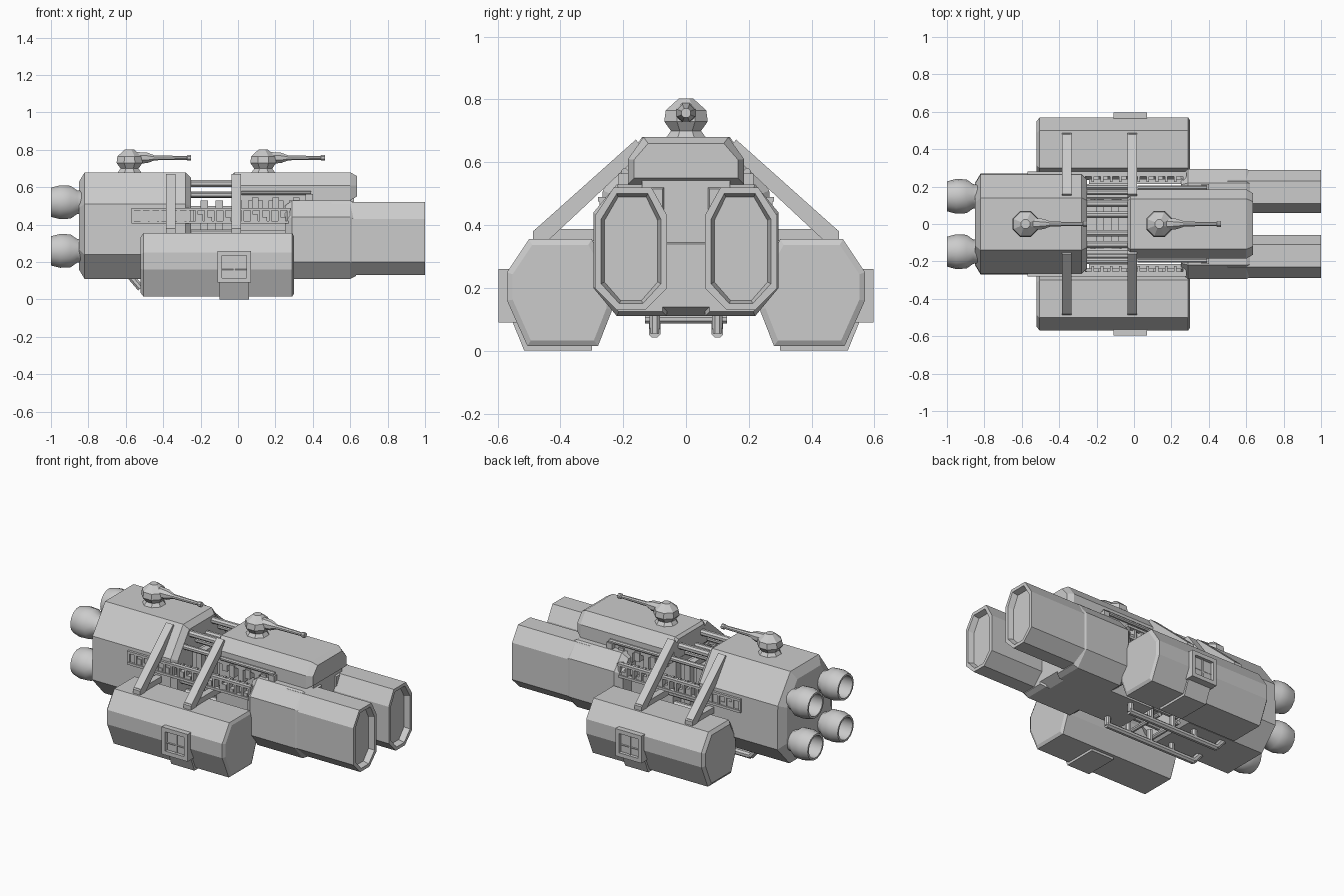
import bpy, bmesh, math
from mathutils import Vector

if "Cube" in bpy.data.objects:
    bpy.data.objects.remove(bpy.data.objects["Cube"])


def finish(name, bm, mirror=False, smooth=False):
    bmesh.ops.recalc_face_normals(bm, faces=bm.faces)
    me = bpy.data.meshes.new(name)
    bm.to_mesh(me)
    bm.free()
    ob = bpy.data.objects.new(name, me)
    bpy.context.collection.objects.link(ob)
    if mirror:
        m = ob.modifiers.new("Mirror", 'MIRROR')
        m.use_axis = (False, True, False)
    if smooth:
        bpy.ops.object.select_all(action='DESELECT')
        ob.select_set(True)
        bpy.context.view_layer.objects.active = ob
        bpy.ops.object.shade_smooth_by_angle(angle=math.radians(35))
    return ob


def skin(bm, rings):
    """Join rings of equal point count, closing both ends."""
    vs = [[bm.verts.new(p) for p in r] for r in rings]
    n = len(vs[0])
    for a, b in zip(vs, vs[1:]):
        for i in range(n):
            j = (i + 1) % n
            bm.faces.new((a[i], a[j], b[j], b[i]))
    bm.faces.new(vs[0][::-1])
    bm.faces.new(vs[-1])


def loft(name, prof, stations, mirror=False):
    """Run a (y, z) profile through (x, inset) stations."""
    ys, zs = [p[0] for p in prof], [p[1] for p in prof]
    cy, cz = (min(ys) + max(ys)) / 2, (min(zs) + max(zs)) / 2
    hw, hh = max(ys) - cy, max(zs) - cz
    bm = bmesh.new()
    skin(bm, [[(x, cy + (y - cy) * (1 - d / hw), cz + (z - cz) * (1 - d / hh))
               for y, z in prof] for x, d in stations])
    return finish(name, bm, mirror)


def lathe(name, prof, origin, axis, sides, mirror=False, smooth=True):
    """Spin (radius, distance) points round an axis through origin."""
    rot = Vector((0, 0, 1)).rotation_difference(Vector(axis))
    bm = bmesh.new()
    rings = []
    for r, h in prof:
        angs = [2 * math.pi * (i + .5) / sides for i in range(sides)]
        rings.append([Vector(origin) + rot @ Vector((r * math.cos(a), r * math.sin(a), h)) for a in angs])
    skin(bm, rings)
    return finish(name, bm, mirror, smooth)


def rod(name, a, b, r, mirror=False, sides=8):
    d = Vector(b) - Vector(a)
    return lathe(name, [(r, 0), (r, d.length)], a, d.normalized(), sides, mirror)


def boxes(name, items, mirror=False):
    """Several axis-aligned boxes (x0, x1, y0, y1, z0, z1) in one object."""
    bm = bmesh.new()
    for x0, x1, y0, y1, z0, z1 in items:
        skin(bm, [[(x, y0, z0), (x, y1, z0), (x, y1, z1), (x, y0, z1)] for x in (x0, x1)])
    return finish(name, bm, mirror)


def sym(half):
    """Full profile from its +y half."""
    return half + [(-y, z) for y, z in reversed(half)]


# Rear engine hull
loft("rear_hull", sym([(.14, .68), (.265, .51), (.27, .24), (.15, .11)]),
     [(-.85, .05), (-.82, 0), (-.28, 0), (-.25, .03)])

# Forward hull: upper cabin, recessed waist, keel
loft("front_upper_hull", sym([(.135, .68), (.185, .61), (.185, .53)]),
     [(-.035, .015), (-.02, 0), (.60, 0), (.635, .02)])
loft("front_waist", sym([(.14, .55), (.14, .30)]), [(-.03, 0), (.62, 0)])
loft("front_keel", sym([(.18, .37), (.18, .22), (.14, .11)]),
     [(-.03, .01), (-.01, 0), (.57, 0), (.63, .03)])

# Twin forward launch tubes with recessed mouths and thicker roots
tube = [(.11, .52), (.23, .52), (.29, .43), (.29, .20), (.22, .13), (.13, .13), (.06, .20), (.06, .43)]
loft("forward_tube", tube, [(.5, 0), (1, 0), (1, .02), (.965, .03)], True)
root = [(.06, .53), (.22, .53), (.295, .44), (.295, .20), (.22, .11), (.06, .11)]
loft("tube_root", root, [(.25, .03), (.29, 0), (.60, 0), (.63, .015)], True)

# Four hollow engine nozzles
for label, z in (("upper", .52), ("lower", .26)):
    lathe(label + "_nozzle",
          [(.06, 0), (.065, .04), (.09, .075), (.093, .13), (.08, .18), (.068, .18), (.068, .08)],
          (-.82, .148, z), (-1, 0, 0), 14, True)

# Side cargo pods
pod = [(.30, .355), (.50, .355), (.57, .25), (.57, .16), (.505, .015), (.28, .015), (.235, .13), (.235, .24)]
loft("side_pod", pod, [(-.52, .02), (-.505, 0), (.29, 0), (.30, .018)], True)
belly = [(.55, .20), (.58, .16), (.515, 0), (.30, 0), (.30, .03), (.45, .1)]
loft("pod_belly_band", belly, [(-.10, 0), (.06, 0)], True)
boxes("pod_hatch_frame", [(-.11, -.085, .54, .597, .09, .26), (.045, .07, .54, .597, .09, .26),
                          (-.085, .045, .54, .597, .235, .26), (-.085, .045, .54, .597, .09, .115),
                          (-.085, .045, .54, .577, .115, .235), (-.025, -.015, .54, .583, .115, .235)], True)

# Struts carrying the side pods
diagonal = [(.13, .64), (.16, .672), (.487, .38), (.487, .35), (.44, .35), (.29, .49)]
for label, x in (("rear", -.36), ("front", -.01)):
    loft(label + "_diagonal_strut", diagonal, [(x - .025, 0), (x + .025, 0)], True)
    boxes(label + "_cross_strut", [(x - .02, x + .02, .10, .48, .35, .388)], True)

# Exposed spine in the gap between hulls
boxes("spine_core", [(-.27, 0, -.09, .09, .24, .50), (-.20, -.16, -.13, .13, .22, .53),
                     (-.12, -.08, -.13, .13, .22, .53)])
for i, (y, z, r) in enumerate([(.11, .62, .02), (.05, .56, .018), (.17, .56, .016),
                               (.20, .36, .016), (.15, .27, .02), (.08, .17, .02)]):
    rod(f"spine_pipe_{i + 1}", (-.28, y, z), (0, y, z), r, True)

# Ladder-like conduit along each flank
ladder = [(-.57, .28, .255, .28, .405, .42), (-.57, .28, .255, .28, .475, .49),
          (-.57, -.25, .25, .268, .41, .48), (-.24, .28, .215, .24, .42, .475)]
for i in range(18):
    x = -.57 + i * .049
    ladder.append((x, x + .014, .225, .276, .41, .485))
    if i % 3:
        ladder.append((x + .014, x + .04, .225, .272, .42, .44 + .015 * (i % 2)))
boxes("flank_conduit", ladder, True)

# Machinery beneath the upper cabin
boxes("cabin_machinery", [(.02 + i * .055, .055 + i * .055, .12, .185 + .012 * (i % 2), .49 - .02 * (i % 3), .545)
                          for i in range(6)], True)
rod("cabin_pipe", (.02, .195, .57), (.39, .195, .57), .012, True)
boxes("cabin_pipe_end", [(.36, .40, .17, .215, .52, .565)], True)

# Skid rails under the belly
rod("skid_rail", (-.52, .10, .06), (.12, .10, .06), .02, True)
rod("skid_rear_leg", (-.52, .10, .06), (-.58, .10, .13), .02, True)
for i, x in enumerate((-.36, -.2, -.04, .11)):
    rod(f"skid_leg_{i + 1}", (x, .10, .055), (x, .10, .14), .018, True)
for i, x in enumerate((-.22, -.08)):
    rod(f"skid_cross_bar_{i + 1}", (x, -.13, .10), (x, .13, .10), .014)

# Two roof turrets
for label, x in (("rear", -.58), ("front", .135)):
    lathe(label + "_turret", [(.075, .67), (.052, .70), (.075, .73), (.07, .765), (.025, .803)],
          (x, 0, 0), (0, 0, 1), 8, smooth=False)
    lathe(label + "_turret_barrel", [(.034, 0), (.03, .06), (.014, .10), (.011, .27), (.016, .275), (.016, .295)],
          (x + .035, 0, .757), (1, 0, 0), 8)
